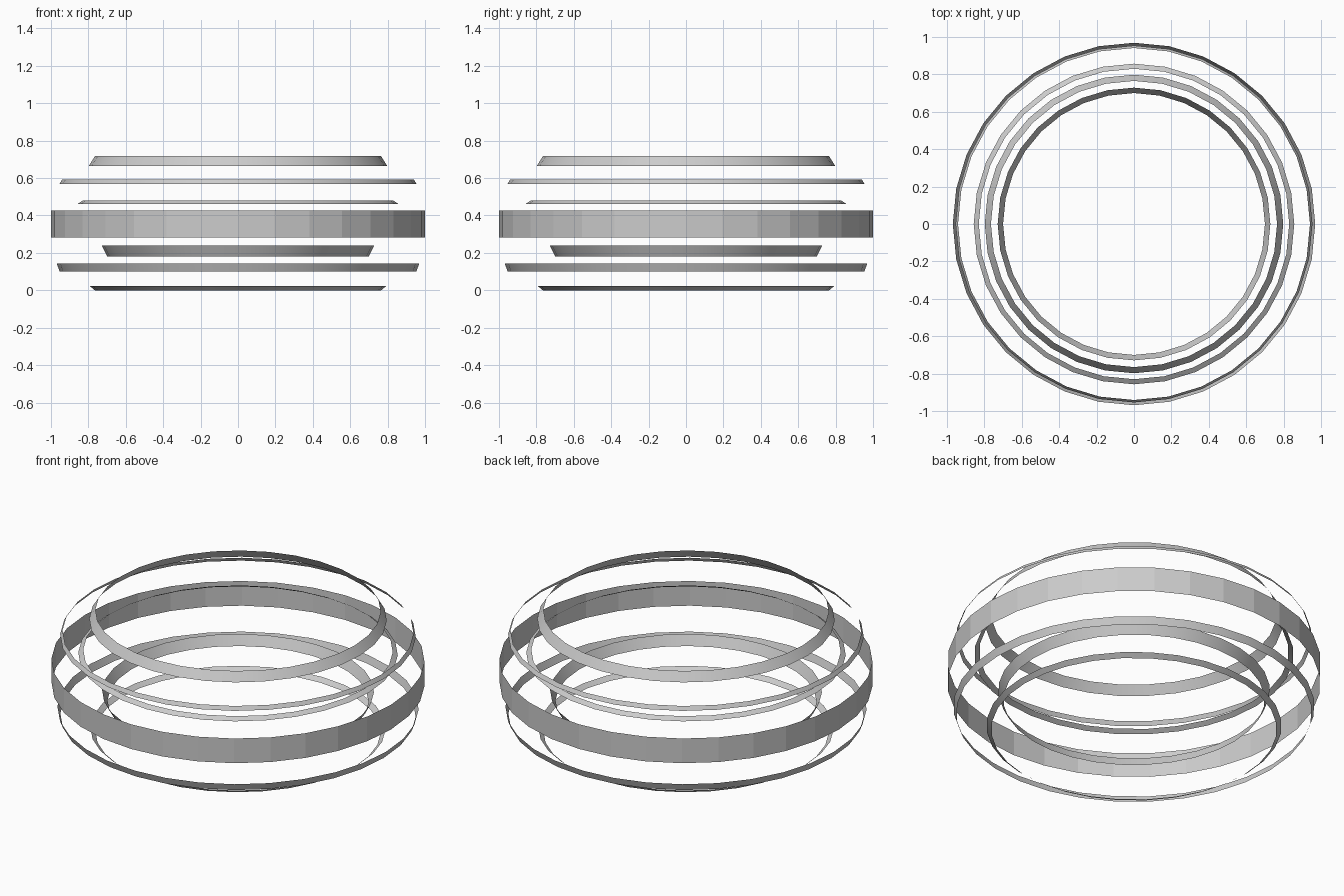
import bpy, bmesh
from math import cos, sin, pi

if "Cube" in bpy.data.objects:
    bpy.data.objects.remove(bpy.data.objects["Cube"])

SEGMENTS = 32


def ring(name, z0, r0, z1, r1, smooth=True):
    """Open band between two circles."""
    bm = bmesh.new()
    loops = []
    for z, r in ((z0, r0), (z1, r1)):
        loops.append([bm.verts.new((r * cos(2 * pi * i / SEGMENTS),
                                    r * sin(2 * pi * i / SEGMENTS), z))
                      for i in range(SEGMENTS)])
    low, high = loops
    for i in range(SEGMENTS):
        j = (i + 1) % SEGMENTS
        face = bm.faces.new((low[i], low[j], high[j], high[i]))
        face.smooth = smooth
    mesh = bpy.data.meshes.new(name)
    bm.to_mesh(mesh)
    bm.free()
    bpy.context.collection.objects.link(bpy.data.objects.new(name, mesh))


# Lower rings flare outwards going up
ring("base_ring", 0.0, 0.765, 0.022, 0.792)
ring("lower_wide_ring", 0.10, 0.953, 0.142, 0.969)
ring("lower_narrow_ring", 0.182, 0.70, 0.24, 0.729)
# Broad upright belt
ring("middle_belt", 0.281, 1.0, 0.427, 1.0, smooth=False)
# Upper rings taper inwards going up
ring("upper_thin_ring", 0.462, 0.857, 0.48, 0.83)
ring("upper_wide_ring", 0.569, 0.954, 0.592, 0.941)
ring("top_ring", 0.665, 0.798, 0.717, 0.765)
